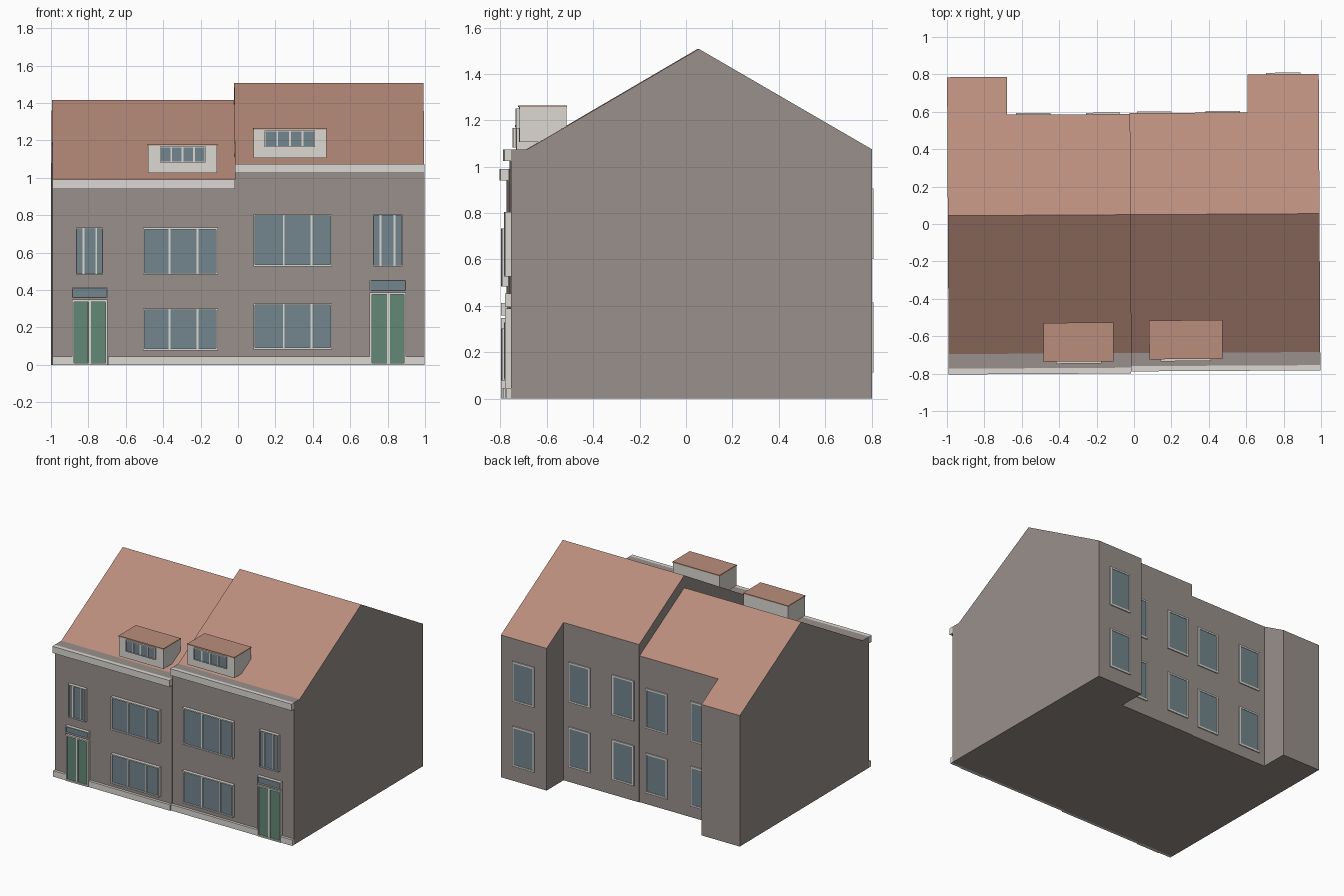
import bpy, bmesh

if "Cube" in bpy.data.objects:
    bpy.data.objects.remove(bpy.data.objects["Cube"])

TURN = 0.0055  # the whole pair sits very slightly turned on the plot


def material(name, rgb):
    lin = [((c / 255 + 0.055) / 1.055) ** 2.4 for c in rgb]
    m = bpy.data.materials.new(name)
    m.diffuse_color = (*lin, 1)
    m.use_nodes = True
    m.node_tree.nodes["Principled BSDF"].inputs["Base Color"].default_value = m.diffuse_color
    return m


WALL = material("grey brown wall", (153, 144, 140))
ROOF = material("clay roof", (185, 141, 124))
TRIM = material("off white trim", (220, 217, 211))
GLASS = material("blue grey glass", (114, 134, 141))
DOOR = material("green door", (99, 136, 119))


def finish(name, bm, mats):
    bmesh.ops.recalc_face_normals(bm, faces=bm.faces)
    me = bpy.data.meshes.new(name)
    bm.to_mesh(me)
    bm.free()
    for m in mats:
        me.materials.append(m)
    ob = bpy.data.objects.new(name, me)
    ob.rotation_euler.z = TURN
    bpy.context.collection.objects.link(ob)
    return ob


def add_box(bm, x0, x1, y0, y1, z0, z1, mat=0):
    v = [bm.verts.new((x, y, z)) for x in (x0, x1) for y in (y0, y1) for z in (z0, z1)]
    for f in ((0, 1, 3, 2), (4, 6, 7, 5), (0, 4, 5, 1), (2, 3, 7, 6), (0, 2, 6, 4), (1, 5, 7, 3)):
        bm.faces.new([v[i] for i in f]).material_index = mat


def box(name, dims, mat):
    bm = bmesh.new()
    add_box(bm, *dims)
    return finish(name, bm, [mat])


def window(name, x0, x1, z0, z1, y, out, bars=(), fill=GLASS, w=0.009):
    """Framed panes on the wall plane y, standing out by `out` (signed)."""
    bm = bmesh.new()

    def part(a, b, c, d, depth, mat):
        add_box(bm, a, b, min(y, y + depth), max(y, y + depth), c, d, mat)

    part(x0 + w, x1 - w, z0 + w, z1 - w, out * 0.6, 1)
    part(x0, x0 + w, z0, z1, out, 0)
    part(x1 - w, x1, z0, z1, out, 0)
    part(x0 + w, x1 - w, z0, z0 + w, out, 0)
    part(x0 + w, x1 - w, z1 - w, z1, out, 0)
    for b in bars:
        part(b - 0.005, b + 0.005, z0 + w, z1 - w, out * 0.9, 0)
    finish(name, bm, [TRIM, fill])


def house_body(name, x0, xm, x1, wing_first, yf, yb, yw, h, top):
    """Gabled shell: a main strip, and a strip that runs deeper as a rear wing."""
    ridge = 0.05
    slope = (top - h) / (yw - ridge)
    zb = top - slope * (yb - ridge)
    main = [(yf, 0), (yf, h), (-0.69, h), (ridge, top), (yb, zb), (yb, 0)]
    wing = main[:5] + [(yw, h), (yw, 0)] + main[5:]
    bm = bmesh.new()

    def face(pts):
        bm.faces.new([bm.verts.new(p) for p in pts])

    first, second = (wing, main) if wing_first else (main, wing)
    for a, b, prof in ((x0, xm, first), (xm, x1, second)):
        for (ya, za), (yc, zc) in zip(prof, prof[1:] + prof[:1]):
            face([(a, ya, za), (b, ya, za), (b, yc, zc), (a, yc, zc)])
    face([(x0, *p) for p in first])
    face([(x1, *p) for p in second])
    face([(xm, *p) for p in wing[4:8]])
    bmesh.ops.remove_doubles(bm, verts=bm.verts, dist=1e-5)
    bmesh.ops.recalc_face_normals(bm, faces=bm.faces)
    for f in bm.faces:  # sloping faces are tiled
        f.material_index = 1 if 0.1 < f.normal.z < 0.98 else 0
    finish(name, bm, [WALL, ROOF])


def dormer(side, x0, x1, y0, z0, z1, wx0, wx1, wz0, wz1):
    box(side + "_dormer", (x0, x1, y0, y0 + 0.203, z0, z1 - 0.008), TRIM)
    box(side + "_dormer_roof", (x0 - 0.002, x1 + 0.002, y0 - 0.003, y0 + 0.205, z1 - 0.008, z1), ROOF)
    step = (wx1 - wx0) / 4
    window(side + "_dormer_window", wx0, wx1, wz0, wz1, y0, -0.014,
           [wx0 + step * i for i in (1, 2, 3)], w=0.005)


# House shells
LF, RF = -0.768, -0.76
house_body("left_house", -0.995, -0.675, -0.02, True, LF, 0.588, 0.79, 0.99, 1.415)
house_body("right_house", -0.02, 0.61, 0.992, False, RF, 0.593, 0.7965, 1.075, 1.508)

# Cornices
box("left_cornice", (-0.995, -0.02, LF - 0.031, LF, 0.94, 0.99), TRIM)
box("right_cornice", (-0.02, 0.992, RF - 0.028, RF, 1.025, 1.075), TRIM)

# Plinths, broken at the doors
for name, a, b, y in (("left_plinth_outer", -0.995, -0.89, LF), ("left_plinth_inner", -0.70, -0.02, LF),
                      ("right_plinth_inner", -0.02, 0.70, RF), ("right_plinth_outer", 0.895, 0.992, RF)):
    box(name, (a, b, y - 0.02, y, 0, 0.045), TRIM)

# Front windows and doors
OUT = -0.025
for side, y, big, bars, small, sbars, door, split, up, low, dtop, tr in (
        ("left", LF, (-0.512, -0.112), (-0.37, -0.22), (-0.87, -0.725), (-0.83, -0.762),
         (-0.892, -0.702), -0.797, (0.483, 0.733), (0.078, 0.302), 0.348, (0.358, 0.413)),
        ("right", RF, (0.078, 0.498), (0.24, 0.388), (0.718, 0.876), (0.757, 0.832),
         (0.70, 0.895), 0.80, (0.527, 0.805), (0.083, 0.328), 0.388, (0.395, 0.453))):
    window(side + "_upper_window", *big, *up, y, OUT, bars)
    window(side + "_lower_window", *big, *low, y, OUT, bars)
    window(side + "_narrow_window", *small, *up, y, OUT, sbars, w=0.006)
    window(side + "_front_door", *door, 0, dtop, y, OUT, (split - 0.003, split + 0.003), DOOR, 0.011)
    window(side + "_transom", *door, *tr, y, OUT, w=0.006)

# Dormers
dormer("left", -0.485, -0.115, -0.731, 1.025, 1.18, -0.422, -0.178, 1.082, 1.168)
dormer("right", 0.08, 0.468, -0.721, 1.107, 1.265, 0.138, 0.408, 1.165, 1.252)

# Rear windows on two floors
for i, (x, y, base) in enumerate(((0.711, 0.7965, 0.112), (0.386, 0.593, 0.115), (0.02, 0.593, 0.115),
                                  (-0.254, 0.588, 0.085), (-0.627, 0.588, 0.085))):
    for floor, dz in (("lower", 0), ("upper", 0.49)):
        window(f"rear_{floor}_window_{i + 1}", x, x + 0.183, base + dz, base + dz + 0.303, y, 0.008, w=0.013)
